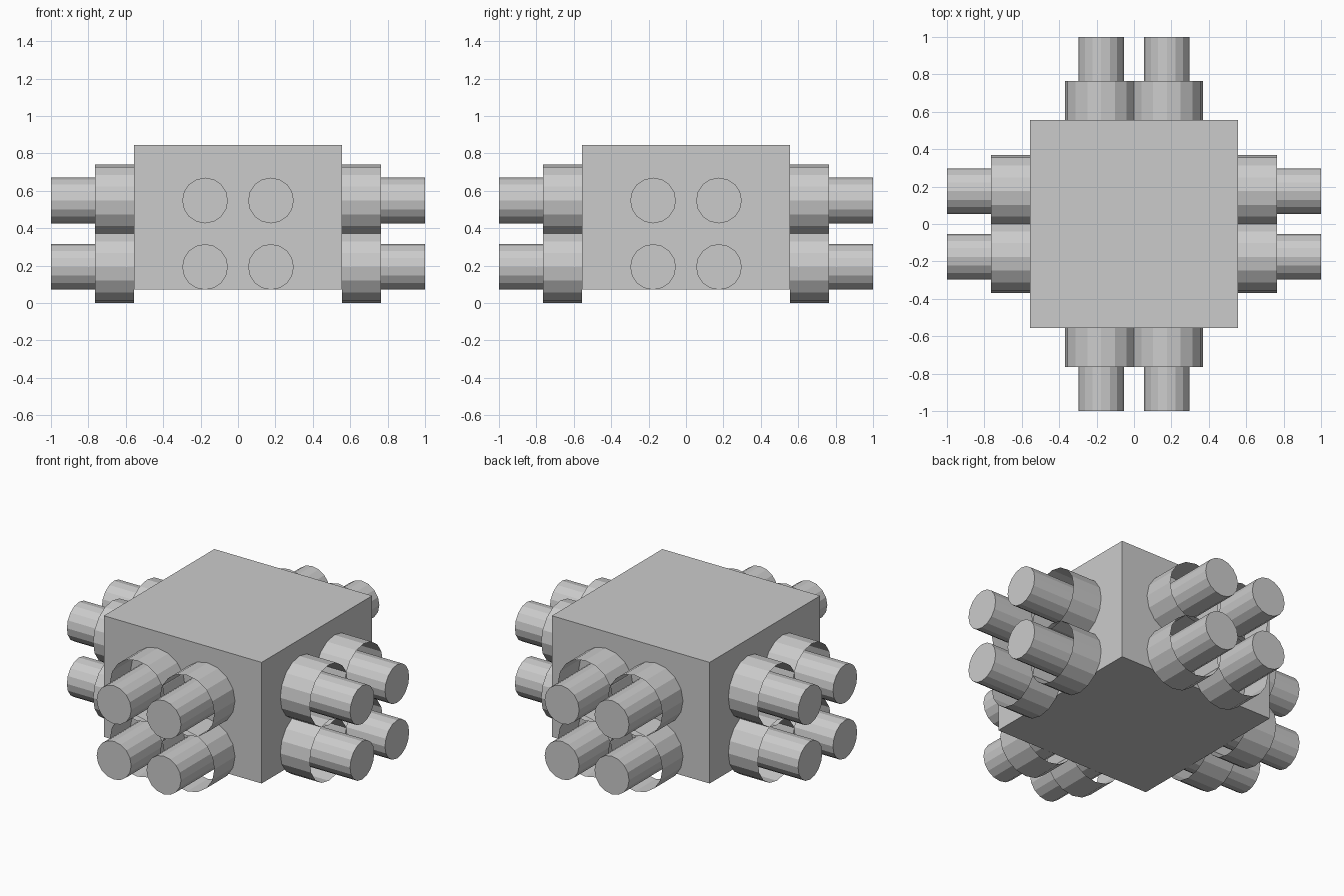
import bpy
from math import pi, radians
from mathutils import Matrix, Vector

if "Cube" in bpy.data.objects:
    bpy.data.objects.remove(bpy.data.objects["Cube"])

HALF = 0.557            # half width of the block
SLEEVE_END = 0.765
PIPE_END = 1.0
SIDES = 16


def tube(name, radius, start, end, side, z, turn, cap):
    """Cylinder pointing along +x, then turned about z to its wall."""
    bpy.ops.mesh.primitive_cylinder_add(
        vertices=SIDES, radius=radius, depth=end - start, end_fill_type=cap)
    ob = bpy.context.object
    ob.name = name
    lay = Matrix.Rotation(pi / 2, 4, 'Y')
    place = Matrix.Translation(Vector(((start + end) / 2, side, z)))
    ob.data.transform(Matrix.Rotation(turn, 4, 'Z') @ place @ lay)


# Central block
bpy.ops.mesh.primitive_cube_add(size=1)
block = bpy.context.object
block.name = "block"
block.data.transform(Matrix.Translation((0, 0, 0.459))
                     @ Matrix.Diagonal((2 * HALF, 2 * HALF, 0.773, 1)))

# Four pipes in open sleeves on each wall
for wall, angle in (("right", 0), ("back", 90), ("left", 180), ("front", 270)):
    for side in (-0.176, 0.176):
        for z in (0.193, 0.548):
            turn = radians(angle)
            tube(wall + "_sleeve", 0.193, HALF, SLEEVE_END, side, z, turn, 'NOTHING')
            tube(wall + "_pipe", 0.122, HALF, PIPE_END, side, z, turn, 'NGON')
